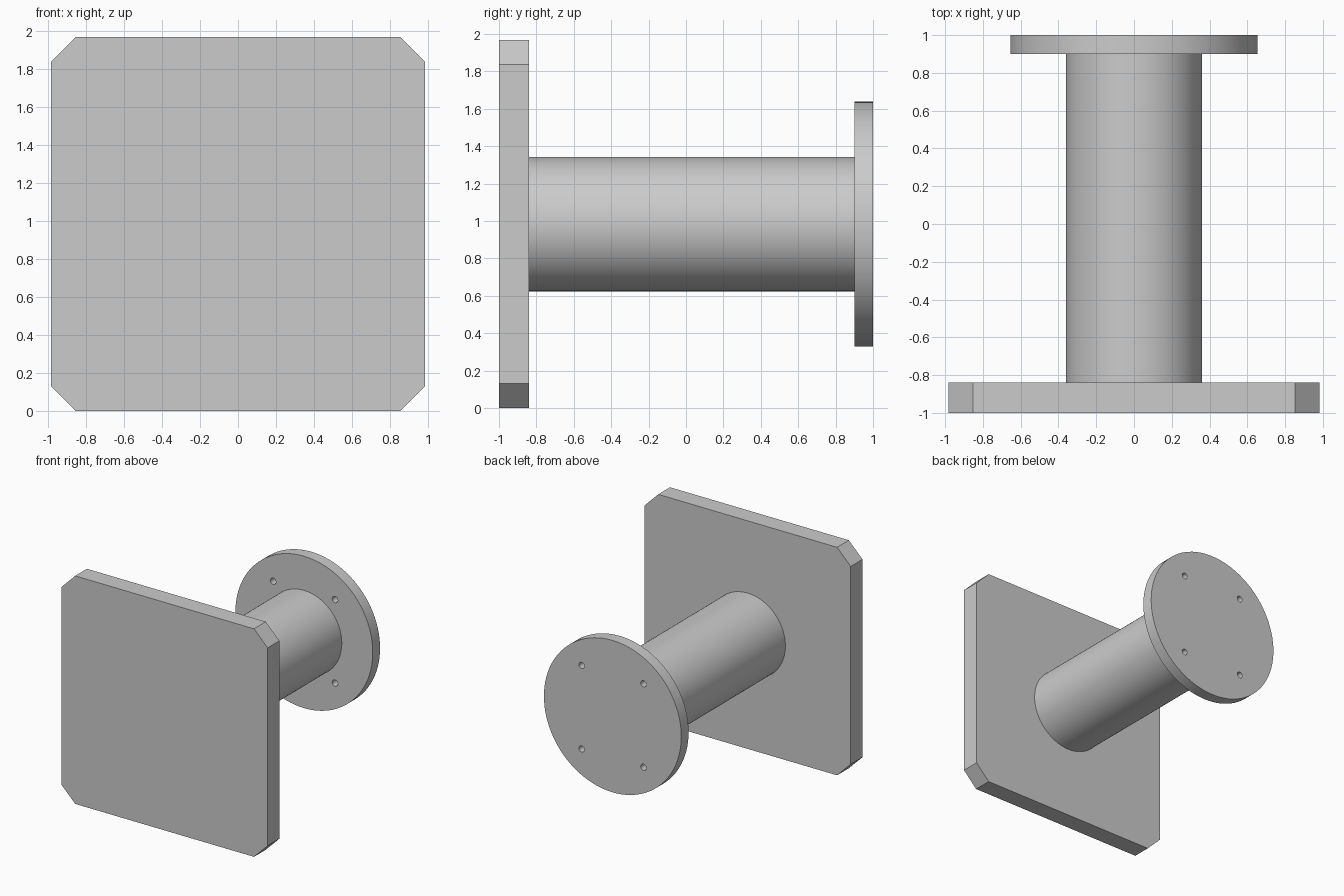
import bpy
import math

if "Cube" in bpy.data.objects:
    bpy.data.objects.remove(bpy.data.objects["Cube"], do_unlink=True)

CENTRE_Z = 0.983
HALF = 0.983
CHAMFER = 0.13

grey = bpy.data.materials.new("plain_grey")
grey.use_nodes = True
colour = (0.6, 0.6, 0.6, 1)
grey.diffuse_color = colour
grey.node_tree.nodes["Principled BSDF"].inputs["Base Color"].default_value = colour


def apply_modifier(obj, mod):
    bpy.context.view_layer.objects.active = obj
    bpy.ops.object.modifier_apply(modifier=mod.name)


def disc(name, radius, y0, y1, x=0, z=CENTRE_Z, sides=96):
    """Cylinder lying along y between y0 and y1."""
    bpy.ops.mesh.primitive_cylinder_add(
        vertices=sides, radius=radius, depth=y1 - y0,
        location=(x, (y0 + y1) / 2, z), rotation=(math.pi / 2, 0, 0))
    obj = bpy.context.object
    obj.name = name
    obj.data.materials.append(grey)
    return obj


# Square plate with cut corners
outline = []
inner = HALF - CHAMFER
for sx, sz in ((1, 1), (-1, 1), (-1, -1), (1, -1)):
    corner = [(sx * HALF, sz * inner), (sx * inner, sz * HALF)]
    outline += corner if sx == sz else corner[::-1]
mesh = bpy.data.meshes.new("front_plate")
mesh.from_pydata([(x, -1, z + CENTRE_Z) for x, z in outline], [],
                 [list(range(len(outline)))])
mesh.materials.append(grey)
plate = bpy.data.objects.new("front_plate", mesh)
bpy.context.collection.objects.link(plate)
solid = plate.modifiers.new("thickness", 'SOLIDIFY')
solid.thickness = 0.16
solid.offset = -1 if mesh.polygons[0].normal.y < 0 else 1
apply_modifier(plate, solid)

# Round post joining plate and flange
post = disc("post", 0.36, -0.84, 0.90)

# Round mounting flange with four through holes
flange = disc("mounting_flange", 0.655, 0.90, 1.0)
for sx in (-1, 1):
    for sz in (-1, 1):
        cutter = disc("hole_cutter", 0.027, 0.8, 1.1,
                      sx * 0.295, CENTRE_Z + sz * 0.36, 24)
        cutter.hide_render = True
        cut = flange.modifiers.new("bolt_hole", 'BOOLEAN')
        cut.object = cutter
        cut.solver = 'EXACT'
        apply_modifier(flange, cut)
        bpy.data.objects.remove(cutter, do_unlink=True)

# Smooth round walls, crisp rims
for obj in (post, flange):
    bpy.ops.object.select_all(action='DESELECT')
    obj.select_set(True)
    bpy.context.view_layer.objects.active = obj
    bpy.ops.object.shade_smooth_by_angle(angle=math.radians(30))
